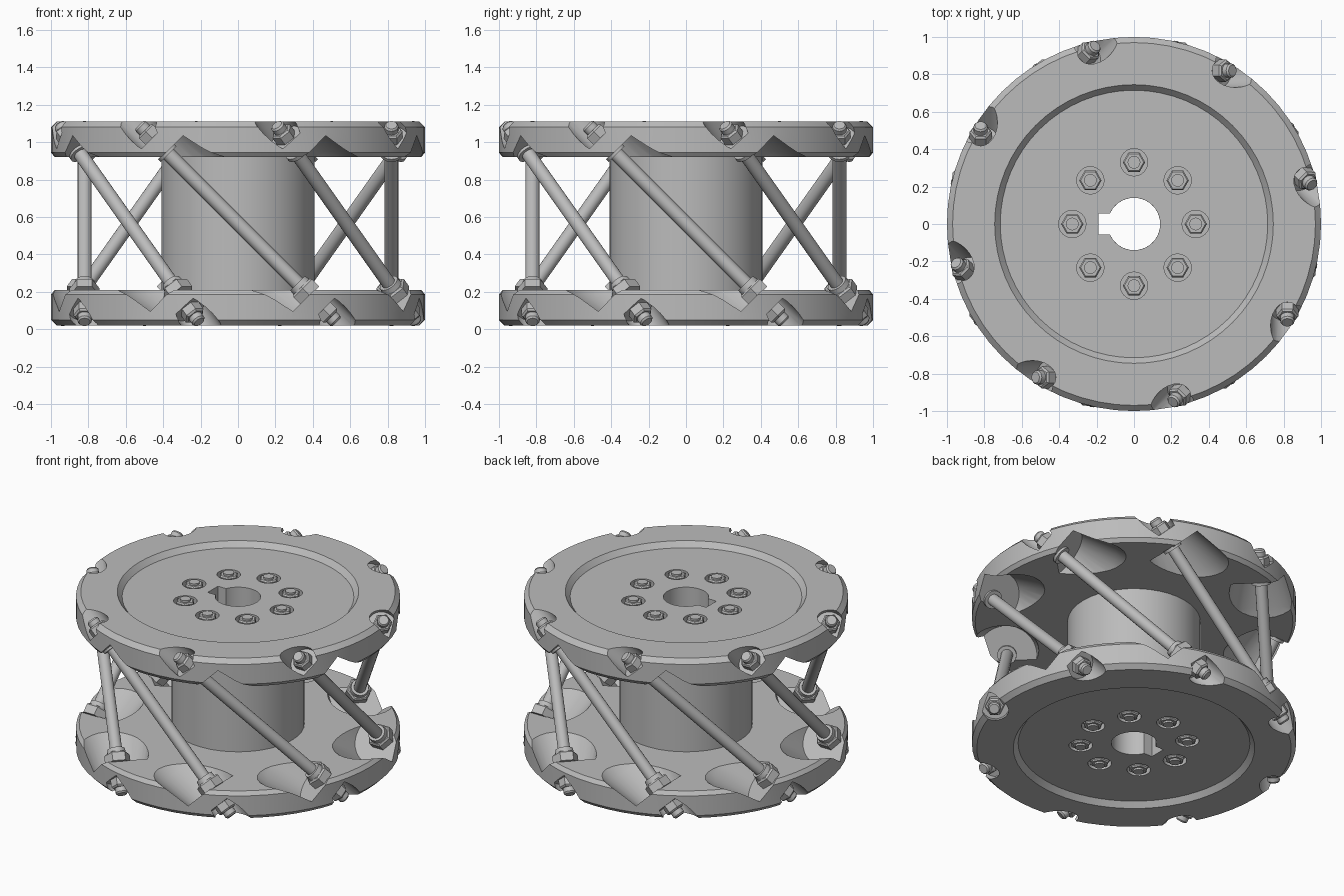
import bpy, bmesh, math
from mathutils import Matrix, Vector

if "Cube" in bpy.data.objects:
    bpy.data.objects.remove(bpy.data.objects["Cube"])

MID = 0.565          # height of the middle plane
ROD_R = 0.82         # distance of the rods from the wheel axis
COUNT = 8

steel = bpy.data.materials.new("light_grey_steel")
steel.diffuse_color = (0.5, 0.5, 0.5, 1)
steel.use_nodes = True
steel.node_tree.nodes["Principled BSDF"].inputs["Base Color"].default_value = steel.diffuse_color


def lathe(name, profile, sides, matrix=Matrix(), closed=False):
    """Spin (radius, height) points round z; caps the ends unless the profile is a ring."""
    bm = bmesh.new()
    rings = []
    for r, z in profile:
        rings.append([bm.verts.new((r * math.cos(2 * math.pi * i / sides),
                                    r * math.sin(2 * math.pi * i / sides), z))
                      for i in range(sides)])
    pairs = list(zip(rings, rings[1:]))
    if closed:
        pairs.append((rings[-1], rings[0]))
    else:
        bm.faces.new(rings[0])
        bm.faces.new(rings[-1])
    for a, b in pairs:
        for i in range(sides):
            j = (i + 1) % sides
            bm.faces.new((a[i], a[j], b[j], b[i]))
    bm.transform(matrix)
    bmesh.ops.recalc_face_normals(bm, faces=bm.faces)
    mesh = bpy.data.meshes.new(name)
    bm.to_mesh(mesh)
    bm.free()
    mesh.materials.append(steel)
    obj = bpy.data.objects.new(name, mesh)
    bpy.context.collection.objects.link(obj)
    return obj


def box(name, size, centre):
    bm = bmesh.new()
    bmesh.ops.create_cube(bm, size=1, matrix=Matrix.Translation(centre) @ Matrix.Diagonal((*size, 1)))
    mesh = bpy.data.meshes.new(name)
    bm.to_mesh(mesh)
    bm.free()
    mesh.materials.append(steel)
    obj = bpy.data.objects.new(name, mesh)
    bpy.context.collection.objects.link(obj)
    return obj


def select(obj):
    bpy.ops.object.select_all(action='DESELECT')
    obj.select_set(True)
    bpy.context.view_layer.objects.active = obj


def cut(obj, cutters):
    select(obj)
    for c in cutters:
        mod = obj.modifiers.new("cut", 'BOOLEAN')
        mod.operation, mod.solver, mod.object = 'DIFFERENCE', 'EXACT', c
        bpy.ops.object.modifier_apply(modifier=mod.name)
        bpy.data.objects.remove(c)


def smooth(obj):
    select(obj)
    bpy.ops.object.shade_smooth_by_angle(angle=math.radians(30))


def rod_frame(k):
    """Frame whose z axis runs down along the tilted rod, origin at its middle."""
    a = 2 * math.pi * k / COUNT
    radial = Vector((math.cos(a), math.sin(a), 0))
    tangent = Vector((-math.sin(a), math.cos(a), 0))
    axis = (tangent - Vector((0, 0, 1))).normalized()
    side = axis.cross(radial)
    m = Matrix((radial, side, axis)).transposed().to_4x4()
    return Matrix.Translation(radial * ROD_R + Vector((0, 0, MID))) @ m


def keyway():
    return box("key_cutter", (0.16, 0.11, 2), (-0.11, 0, MID))


# End discs: chamfered rim, recessed outer face, pockets and bolt holes
plate = [(0.14, 0.355), (0.98, 0.355), (1.0, 0.38), (1.0, 0.515), (0.97, 0.545),
         (0.745, 0.545), (0.715, 0.51), (0.14, 0.51)]
for label, s in (("upper", 1), ("lower", -1)):
    disc = lathe(label + "_disc", [(r, MID + s * z) for r, z in plate], 64, closed=True)
    cutters = [keyway()]
    for k in range(COUNT):
        f = rod_frame(k)
        # barrel clearance on the inside, bolt pocket on the outside
        cutters.append(lathe("roller_cutter", [(0.185, -s * 0.54), (0.255, -s * 0.31),
                                               (0.29, -s * 0.1)], 32, f))
        cutters.append(lathe("pocket_cutter", [(0.09, -s * 0.647), (0.09, -s * 1.0)], 24, f))
        a = 2 * math.pi * k / COUNT
        place = Matrix.Translation((0.33 * math.cos(a), 0.33 * math.sin(a), MID))
        cutters.append(lathe("bore_cutter", [(0.073, s * 0.47), (0.073, s * 0.7)], 24, place))
        # hub bolt: hex head with a round end
        lathe(f"{label}_hub_bolt_{k}", [(0.06, s * 0.46), (0.06, s * 0.505), (0.052, s * 0.513)],
              6, place)
        smooth(lathe(f"{label}_hub_bolt_end_{k}", [(0.034, s * 0.5), (0.034, s * 0.525)], 16, place))
    cut(disc, cutters)
    smooth(disc)

# Central hub with keyed bore
hub = lathe("hub", [(0.14, 0.2), (0.41, 0.2), (0.41, 0.93), (0.14, 0.93)], 40, closed=True)
cut(hub, [keyway()])
smooth(hub)

# Tilted rods with their nuts and washers
for k in range(COUNT):
    f = rod_frame(k)
    smooth(lathe(f"rod_{k}", [(0.03, -0.745), (0.038, -0.735), (0.038, 0.735), (0.03, 0.745)], 16, f))
    lathe(f"upper_bolt_head_{k}", [(0.06, -0.64), (0.06, -0.695), (0.05, -0.705)], 6, f)
    lathe(f"lower_bolt_head_{k}", [(0.06, 0.64), (0.06, 0.695), (0.05, 0.705)], 6, f)
    lathe(f"inner_nut_{k}", [(0.08, 0.545), (0.08, 0.49), (0.07, 0.48)], 6, f)
    smooth(lathe(f"nut_collar_{k}", [(0.06, 0.485), (0.055, 0.45)], 16, f))
    smooth(lathe(f"upper_washer_{k}", [(0.06, -0.545), (0.06, -0.525)], 16, f))
